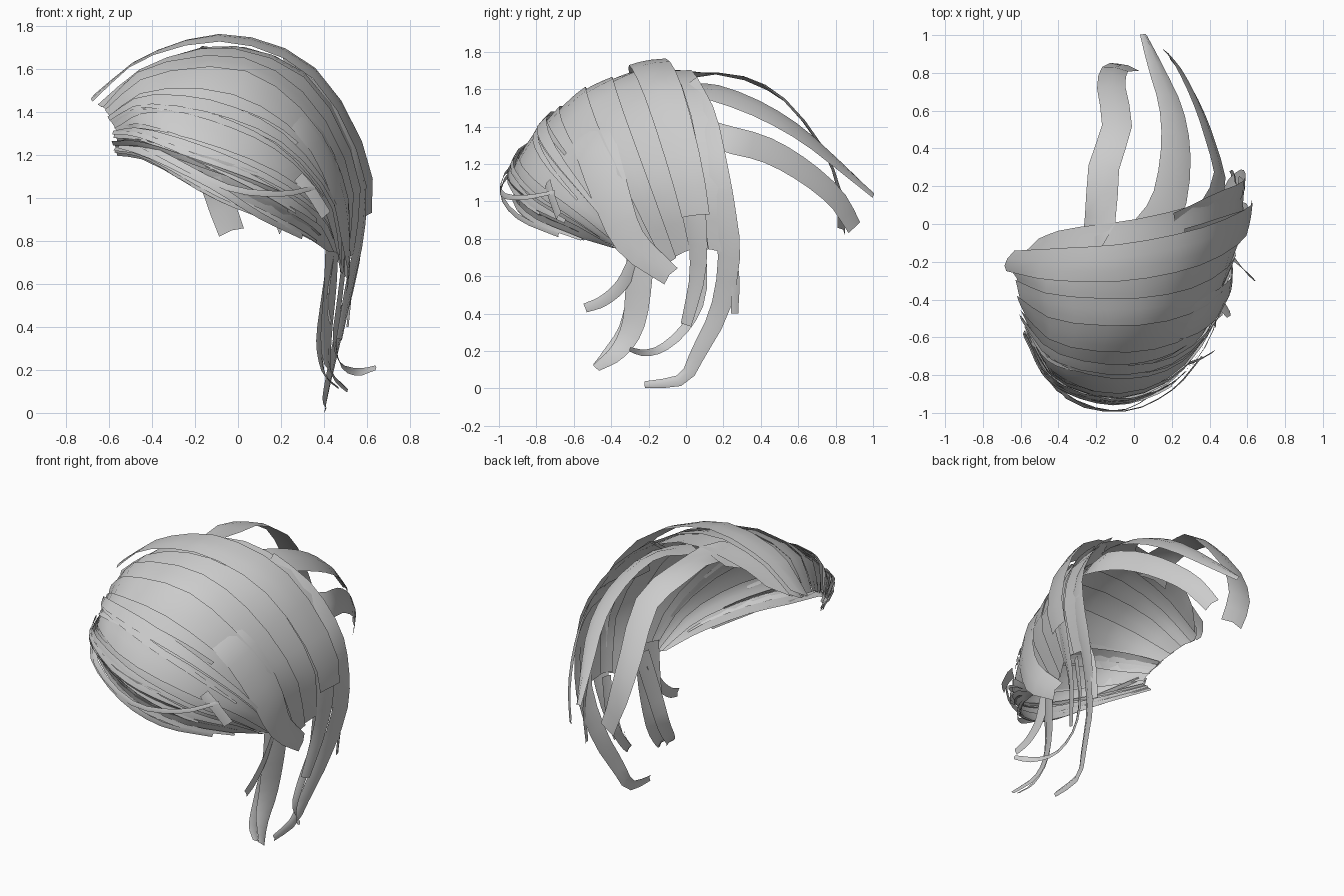
import bpy, bmesh, math, random
from mathutils import Vector

if "Cube" in bpy.data.objects:
    bpy.data.objects.remove(bpy.data.objects["Cube"])
random.seed(4)

hair = bpy.data.materials.new("hair grey")
hair.use_nodes = True
hair.diffuse_color = (0.6, 0.6, 0.6, 1)
hair.node_tree.nodes["Principled BSDF"].inputs["Base Color"].default_value = (0.6, 0.6, 0.6, 1)


def spline(pts, t):
    """Smooth curve through pts, t from 0 to 1."""
    n = len(pts) - 1
    i = min(int(t * n), n - 1)
    f = t * n - i
    b, c = pts[i], pts[i + 1]
    a = pts[i - 1] if i else b * 2 - c
    d = pts[i + 2] if i + 2 <= n else c * 2 - b
    return (b * 2 + (c - a) * f + (a * 2 - b * 5 + c * 4 - d) * f**2
            + (b * 3 - a - c * 3 + d) * f**3) / 2


def sheet(name, rows):
    """Surface through rows of points."""
    bm = bmesh.new()
    grid = [[bm.verts.new(p) for p in row] for row in rows]
    for r, s in zip(grid, grid[1:]):
        for k in range(len(r) - 1):
            bm.faces.new((r[k], r[k + 1], s[k + 1], s[k]))
    for f in bm.faces:
        f.smooth = True
    mesh = bpy.data.meshes.new(name)
    bm.to_mesh(mesh)
    bm.free()
    mesh.materials.append(hair)
    ob = bpy.data.objects.new(name, mesh)
    bpy.context.collection.objects.link(ob)


# Guide curves sweeping from the parting to the far side, lowest fringe first
guides = [[Vector(p) for p in g] for g in (
    ((-.57, -.52, 1.2), (-.42, -.79, 1.17), (-.12, -.91, 1.0), (.15, -.82, .89), (.33, -.6, .81), (.42, -.4, .75)),
    ((-.56, -.58, 1.28), (-.42, -.82, 1.28), (-.1, -.92, 1.18), (.2, -.82, 1.05), (.38, -.6, .92), (.45, -.35, .75)),
    ((-.58, -.5, 1.35), (-.42, -.7, 1.43), (-.1, -.77, 1.39), (.2, -.71, 1.26), (.42, -.5, 1.0), (.47, -.28, .73)),
    ((-.61, -.4, 1.4), (-.4, -.54, 1.55), (0, -.57, 1.57), (.3, -.5, 1.37), (.48, -.34, 1.05), (.48, -.13, .65)),
    ((-.62, -.3, 1.42), (-.42, -.38, 1.6), (0, -.4, 1.65), (.32, -.34, 1.46), (.52, -.2, 1.08), (.5, -.06, .7)),
    ((-.64, -.21, 1.44), (-.4, -.23, 1.62), (-.05, -.22, 1.7), (.33, -.14, 1.55), (.56, -.02, 1.12), (.54, .05, .75)),
    ((-.5, -.08, 1.52), (-.36, -.03, 1.62), (0, .02, 1.7), (.33, .1, 1.55), (.57, .2, 1.15), (.55, .25, .72)),
)]
center = Vector((0, -.3, 1.0))


def shell(u, t, lift):
    p = spline([spline(g, t) for g in guides], u)
    return p + (p - center).normalized() * lift


def lock(name, u0, u1, t1=1, lift=0.0, tip=0.8, tilt=0.02, drift=0, steps=12):
    """Strand lying on the head, one edge raised, drifting across the sweep."""
    rows = []
    for i in range(steps + 1):
        s = i / steps
        mid, half = (u0 + u1) / 2 + drift * s, (u1 - u0) / 2 * (1 - (1 - tip) * s * s)
        rows.append([shell(min(1, max(0, mid + half * k)), t1 * s, lift + tilt * k) for k in (-1, -.33, .33, 1)])
    sheet(name, rows)


def ribbon(name, path, width, normal, tip=0.6, steps=12):
    """Free strand with a fixed facing direction."""
    pts = [Vector(p) for p in path]
    rows = []
    for i in range(steps + 1):
        t = i / steps
        p = spline(pts, t)
        tan = spline(pts, min(1, t + .02)) - spline(pts, max(0, t - .02))
        side = tan.cross(Vector(normal)).normalized() * width / 2
        side *= 1 - (1 - tip) * t * t
        bulge = Vector(normal).normalized() * width * .08
        rows.append([p - side, p + bulge, p + side])
    sheet(name, rows)


# Broad overlapping locks of the cap
cuts = (0, .1, .2, .3, .4, .52, .66, .78, .88, 1)
for k, (a, b) in enumerate(zip(cuts, cuts[1:])):
    lock("cap_lock_%d" % (k + 1), a - .015, b + .015, tilt=.008, tip=1)

# Raised lock over the crown
lock("crown_lock", .76, .91, .9, lift=.052, tilt=.01)

# Thin strands crossing the fringe
for k in range(20):
    u = .03 + .36 * random.random()
    w = random.uniform(.014, .035)
    lock("fringe_strand_%d" % (k + 1), u - w, u + w, random.uniform(.5, .95),
         lift=random.uniform(-.02, .03), tilt=random.uniform(-.01, .01), tip=.4,
         drift=random.uniform(-.1, .08))

# Loose wisps standing off the fringe
ribbon("fringe_wisp_low", ((-.55, -.62, 1.25), (-.4, -.88, 1.2), (-.12, -.99, 1.06),
                           (.1, -.9, .92), (.3, -.68, .82)), .04, (0, -1, .2))
ribbon("fringe_wisp_high", ((-.55, -.6, 1.3), (-.35, -.92, 1.2), (-.05, -.99, 1.05),
                            (.2, -.88, 1.02), (.36, -.7, 1.05)), .035, (.2, -1, .2))
ribbon("fringe_curl", ((.28, -.74, 1.1), (.34, -.72, 1.03), (.41, -.68, .92)), .06, (.4, -1, .3), 1, 5)

# Strands falling backward
ribbon("back_strand_inner", ((-.26, -.14, 1.63), (-.18, .02, 1.68), (-.16, .3, 1.66), (-.09, .52, 1.54),
                             (-.12, .72, 1.29), (-.1, .82, 1.05), (-.03, .83, .84)), .17, (0, .7, .7), .75)
ribbon("back_strand_middle", ((.02, -.12, 1.61), (.17, .08, 1.6), (.22, .35, 1.51), (.2, .6, 1.37),
                              (.12, .82, 1.19), (.05, 1.0, 1.03)), .21, (.5, .4, .8), .2)
ribbon("back_strand_outer", ((.3, -.08, 1.44), (.45, .2, 1.34), (.41, .42, 1.28), (.34, .62, 1.17),
                             (.25, .8, 1.02), (.17, .9, .86)), .16, (1, .4, .35), .6)

# Strands running from the crown down the side
front_down, back_down = (1, -.4, .1), (1, .25, .1)
ribbon("side_strand_long", ((.2, .0, 1.62), (.4, .09, 1.45), (.55, .15, 1.2), (.575, .2, .95), (.55, .23, .7),
                            (.48, .18, .42), (.43, .07, .2), (.4, -.02, .05), (.4, -.22, .02)),
       .15, (1, -.25, .1), .25, 18)
ribbon("side_strand_middle", ((.25, -.08, 1.59), (.45, -.02, 1.39), (.57, .02, 1.12), (.57, .06, .85),
                              (.52, .06, .6), (.47, 0, .34)), .14, front_down, .45)
ribbon("side_strand_curled", ((.5, .08, .75), (.47, .08, .5), (.45, 0, .33), (.48, -.12, .22),
                              (.56, -.22, .19), (.64, -.3, .21)), .06, front_down, .4)
ribbon("side_strand_front", ((.44, -.24, .85), (.43, -.25, .6), (.41, -.28, .35), (.42, -.36, .2),
                             (.5, -.48, .11)), .16, front_down, .3)
ribbon("side_strand_inner", ((.45, -.2, .8), (.41, -.26, .55), (.38, -.32, .32), (.4, -.42, .18),
                             (.46, -.48, .12)), .1, front_down, .4)
ribbon("side_wisp_front", ((.44, -.26, .72), (.42, -.34, .56), (.42, -.44, .47), (.43, -.54, .43)),
       .07, back_down, .7)
ribbon("side_wisp_back", ((.54, .2, .8), (.53, .26, .62), (.51, .26, .4)), .05, back_down, .8)

# Broad lock sweeping from the crown round the temple
ribbon("temple_sweep", ((0, -.54, 1.5), (.3, -.5, 1.35), (.46, -.41, 1.06), (.505, -.3, .79), (.5, -.08, .6)),
       .25, (1, -.5, .5), .45)
